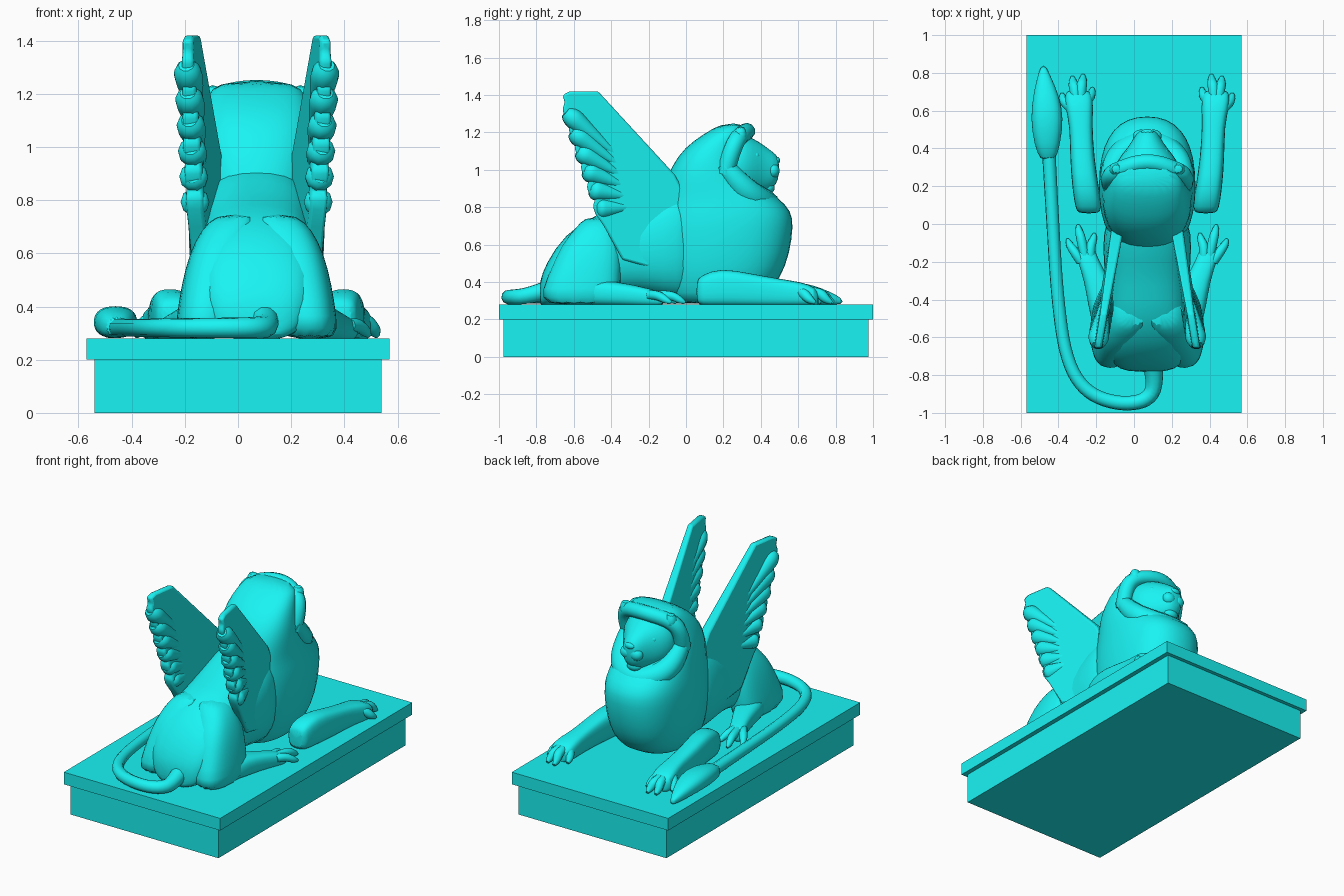
import bpy, bmesh, math
from mathutils import Vector

if "Cube" in bpy.data.objects:
    bpy.data.objects.remove(bpy.data.objects["Cube"])

CX = 0.07      # the statue sits slightly off the plinth centre
CYAN = bpy.data.materials.new("cyan")
CYAN.diffuse_color = (0.01, 0.9, 0.9, 1)
CYAN.use_nodes = True
CYAN.node_tree.nodes["Principled BSDF"].inputs["Base Color"].default_value = CYAN.diffuse_color


def finish(ob, angle=40):
    bpy.ops.object.select_all(action='DESELECT')
    ob.select_set(True)
    bpy.context.view_layer.objects.active = ob
    if ob.type == 'CURVE':
        bpy.ops.object.convert(target='MESH')
    ob.data.materials.clear()
    ob.data.materials.append(CYAN)
    bpy.ops.object.shade_smooth_by_angle(angle=math.radians(angle))
    return ob


def from_bmesh(name, bm):
    bmesh.ops.recalc_face_normals(bm, faces=bm.faces)
    me = bpy.data.meshes.new(name)
    bm.to_mesh(me)
    bm.free()
    ob = bpy.data.objects.new(name, me)
    bpy.context.collection.objects.link(ob)
    return ob


def box(name, hx, hy, z0, z1):
    bm = bmesh.new()
    bmesh.ops.create_cube(bm, size=1)
    for v in bm.verts:
        v.co = (v.co.x * 2 * hx, v.co.y * 2 * hy, z0 + (v.co.z + .5) * (z1 - z0))
    return finish(from_bmesh(name, bm))


def loft(name, axis, rings, side=1, n=16, power=2.4):
    """Rings (t, x offset, half width, low, high) stacked along y or z."""
    bm = bmesh.new()
    loops = []
    for t, xo, hw, lo, hi in rings:
        loop = []
        for i in range(n):
            a = 2 * math.pi * i / n
            c, s = math.cos(a), math.sin(a)
            u = math.copysign(abs(c) ** (2 / power), c) * hw
            w = (lo + hi) / 2 + math.copysign(abs(s) ** (2 / power), s) * (hi - lo) / 2
            x = CX + side * xo + u
            loop.append(bm.verts.new((x, t, w) if axis == 'y' else (x, w, t)))
        loops.append(loop)
    for a, b in zip(loops, loops[1:]):
        for i in range(n):
            bm.faces.new((a[i], a[(i + 1) % n], b[(i + 1) % n], b[i]))
    bm.faces.new(loops[0])
    bm.faces.new(loops[-1])
    ob = from_bmesh(name, bm)
    sub = ob.modifiers.new("smooth", 'SUBSURF')
    sub.levels = sub.render_levels = 1
    return finish(ob, 50)


def tube(name, pts, side=1):
    """Smooth tube through points (x offset, y, z, radius)."""
    cu = bpy.data.curves.new(name, 'CURVE')
    cu.dimensions = '3D'
    cu.bevel_depth = 1.0
    cu.bevel_resolution = 3
    cu.resolution_u = 5
    cu.use_fill_caps = True
    sp = cu.splines.new('NURBS')
    sp.points.add(len(pts) - 1)
    for p, (x, y, z, r) in zip(sp.points, pts):
        p.co = (CX + side * x, y, z, 1)
        p.radius = r
    sp.order_u = 3
    sp.use_endpoint_u = True
    ob = bpy.data.objects.new(name, cu)
    bpy.context.collection.objects.link(ob)
    return finish(ob, 60)


def ball(name, x, y, z, rx, ry, rz):
    bm = bmesh.new()
    bmesh.ops.create_uvsphere(bm, u_segments=14, v_segments=9, radius=1)
    for v in bm.verts:
        v.co = (CX + x + v.co.x * rx, y + v.co.y * ry, z + v.co.z * rz)
    return finish(from_bmesh(name, bm), 60)


# Plinth
box("plinth_base", 0.54, 0.975, 0, 0.205)
box("plinth_slab", 0.57, 1.0, 0.2, 0.28)

# Torso, chest and mane
loft("torso", 'y', [(-.785, 0, .10, .27, .40), (-.75, 0, .19, .27, .50), (-.65, 0, .235, .27, .66),
                    (-.48, 0, .235, .28, .77), (-.33, 0, .225, .34, .81), (-.18, 0, .235, .32, .88),
                    (-.06, 0, .24, .29, .94), (.1, 0, .2, .29, .95)], power=2.6)
loft("chest_and_mane", 'z', [(.28, 0, .17, -.08, .32), (.34, 0, .20, -.12, .44), (.42, 0, .235, -.15, .51),
                             (.55, 0, .255, -.17, .56), (.70, 0, .262, -.17, .58), (.78, 0, .255, -.16, .57),
                             (.85, 0, .245, -.14, .50), (.92, 0, .24, -.12, .40), (1.02, 0, .235, -.08, .31),
                             (1.12, 0, .215, -.01, .31), (1.19, 0, .19, .09, .32), (1.25, 0, .15, .19, .32)], n=18)

# Face
loft("face", 'y', [(.2, 0, .19, .84, 1.2), (.30, 0, .18, .85, 1.2), (.36, 0, .145, .86, 1.17),
                   (.41, 0, .10, .87, 1.14), (.46, 0, .07, .89, 1.10), (.50, 0, .045, .95, 1.07)], power=2.2)
ball("nose", 0, .485, 1.05, .034, .018, .02)
ball("chin", 0, .44, .905, .05, .035, .035)
tube("brow_band", [(-.19, .21, .98, .05), (-.205, .235, 1.08, .05), (-.17, .28, 1.18, .048), (0, .34, 1.215, .045),
                   (.17, .28, 1.18, .048), (.205, .235, 1.08, .05), (.19, .21, .98, .05)])
tube("beard_ruff", [(-.19, .20, 1.03, .05), (-.19, .29, .91, .07), (-.11, .39, .83, .08), (0, .43, .81, .08),
                    (.11, .39, .83, .08), (.19, .29, .91, .07), (.19, .20, 1.03, .05)])
for s, tag in ((-1, "left"), (1, "right")):
    ball(f"{tag}_eye", s * .092, .372, 1.075, .024, .022, .022)
    ball(f"{tag}_muzzle", s * .034, .465, .995, .044, .036, .04)
    loft(f"{tag}_ear", 'z', [(1.14, .15, .055, .23, .33), (1.19, .16, .045, .25, .33),
                             (1.235, .165, .025, .27, .315)], s, n=10)

# Legs and paws
FRONT_TOES = [(.29, .70), (.34, .77), (.395, .76), (.45, .67)]
HIND_TOES = [(.28, -.06), (.365, -.015), (.42, -.09)]
for s, tag in ((-1, "left"), (1, "right")):
    loft(f"{tag}_foreleg", 'y', [(.055, .31, .055, .29, .41), (.08, .31, .07, .27, .435), (.18, .325, .072, .27, .48),
                                 (.35, .345, .065, .27, .445), (.52, .35, .06, .27, .415), (.62, .36, .075, .27, .40),
                                 (.69, .365, .075, .27, .375), (.71, .365, .05, .27, .34)], s, power=3.2)
    for i, (x, y) in enumerate(FRONT_TOES):
        tube(f"{tag}_front_toe_{i + 1}", [(.34 + .016 * i, .60, .345, .028), ((x + .365) / 2, y - .05, .35, .03),
                                          (x, y - .01, .305, .026), (x, y + .02, .29, .01)], s)
    loft(f"{tag}_haunch", 'z', [(.27, .20, .11, -.77, -.36), (.36, .195, .108, -.775, -.35),
                                (.48, .175, .11, -.72, -.34), (.60, .15, .105, -.67, -.34),
                                (.69, .11, .10, -.59, -.37), (.75, .07, .08, -.54, -.40)], s, power=2.6)
    loft(f"{tag}_hind_foot", 'y', [(-.56, .2, .09, .27, .42), (-.42, .225, .09, .27, .41), (-.30, .265, .07, .27, .39),
                                   (-.19, .315, .055, .27, .365), (-.11, .34, .06, .27, .34)], s, power=2.8)
    for i, (x, y) in enumerate(HIND_TOES):
        tube(f"{tag}_hind_toe_{i + 1}", [(.30 + .025 * i, -.20, .33, .025), ((x + .33) / 2, y - .07, .335, .027),
                                         (x, y - .01, .30, .02), (x, y + .01, .29, .008)], s)


# Wings: thin leaning slab with a scalloped trailing edge and rounded feathers
def lean(y):
    return .15 + .165 * -y


TOP, LOW, COUNT = Vector((-.66, 1.36)), Vector((-.465, .74)), 6
outline = [(.04, .55), (.0, .86), (-.06, .975), (-.47, 1.42), (-.62, 1.42), (-.66, 1.40)]
for i in range(COUNT):
    for f, bulge in ((.0, -.012), (.35, .012), (.75, .012)):
        p = TOP.lerp(LOW, (i + f) / COUNT)
        outline.append((p.x - bulge, p.y))
outline += [(-.44, .70), (-.34, .52), (-.2, .48)]

for s, tag in ((-1, "left"), (1, "right")):
    bm = bmesh.new()
    inner, outer = ([bm.verts.new((CX + s * (lean(y) + d * min(1, 2.0 - z)), y, z)) for y, z in outline]
                    for d in (-.03, .036))
    bm.faces.new(inner)
    bm.faces.new(outer)
    for i in range(len(outline)):
        j = (i + 1) % len(outline)
        bm.faces.new((inner[i], inner[j], outer[j], outer[i]))
    wing = from_bmesh(f"{tag}_wing", bm)
    b = wing.modifiers.new("bevel", 'BEVEL')
    b.width, b.segments = .012, 2
    finish(wing)
    for i in range(COUNT):
        end = TOP.lerp(LOW, (i + .5) / COUNT)
        root = end.lerp(Vector((-.1, .8 + .05 * (COUNT - i) / COUNT)), .5)
        path = [end.lerp(root, f) for f in (0, .08, .35, 1)]
        tube(f"{tag}_feather_{i + 1}", [(lean(p.x) + .008, p.x, p.y, r)
                                        for p, r in zip(path, (.03, .058, .05, .015))], s)

# Tail with tuft, curling round the left side
tube("tail", [(.02, -.70, .37, .055), (.05, -.84, .325, .045), (.0, -.94, .32, .04), (-.16, -.955, .32, .038),
              (-.33, -.89, .32, .036), (-.43, -.72, .32, .034), (-.475, -.4, .32, .034), (-.50, .0, .32, .034),
              (-.52, .36, .32, .036)])
loft("tail_tuft", 'y', [(.33, -.525, .04, .28, .36), (.42, -.53, .07, .28, .39), (.56, -.53, .09, .28, .41),
                        (.68, -.535, .07, .28, .385), (.77, -.545, .04, .28, .35), (.84, -.55, .012, .28, .31)])
